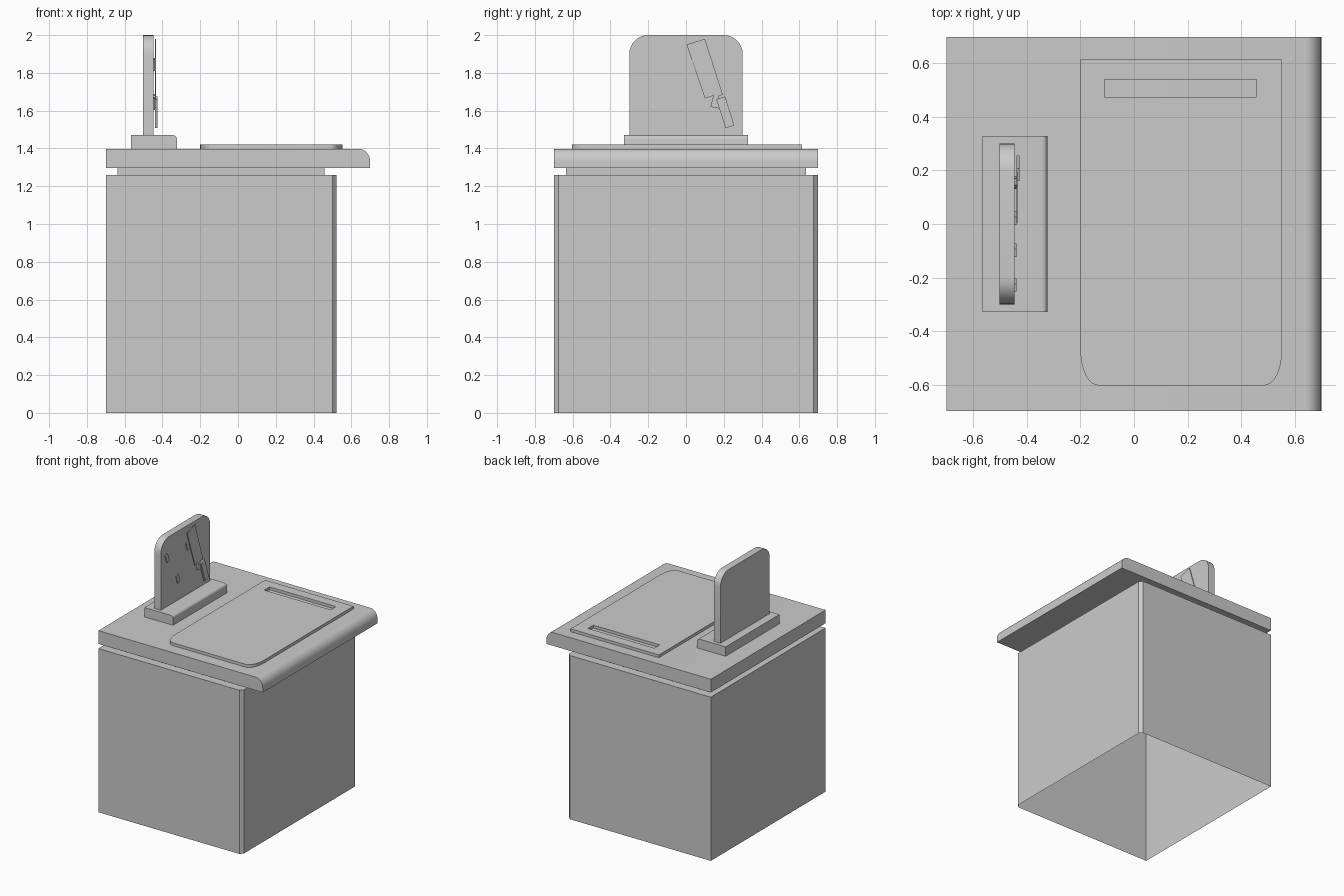
import bpy, bmesh, math
from mathutils import Vector

if "Cube" in bpy.data.objects:
    bpy.data.objects.remove(bpy.data.objects["Cube"])

# axis -> maps profile coordinates (u, v) and extrusion depth w to x, y, z
PLANES = {
    'x': lambda u, v, w: (w, u, v),
    'y': lambda u, v, w: (u, w, v),
    'z': lambda u, v, w: (u, v, w),
}


def prism(name, profile, axis, lo, hi, open_bottom=False):
    """Extrude a flat profile along an axis from lo to hi."""
    place = PLANES[axis]
    bm = bmesh.new()
    face = bm.faces.new([bm.verts.new(place(u, v, lo)) for u, v in profile])
    new = bmesh.ops.extrude_face_region(bm, geom=[face])['geom']
    shift = Vector(place(0, 0, hi - lo))
    bmesh.ops.translate(bm, vec=shift, verts=[g for g in new if isinstance(g, bmesh.types.BMVert)])
    bmesh.ops.recalc_face_normals(bm, faces=bm.faces)
    if open_bottom:
        low = [f for f in bm.faces if all(abs(v.co.z - lo) < 1e-5 for v in f.verts)]
        bmesh.ops.delete(bm, geom=low, context='FACES_ONLY')
    mesh = bpy.data.meshes.new(name)
    bm.to_mesh(mesh)
    bm.free()
    obj = bpy.data.objects.new(name, mesh)
    bpy.context.collection.objects.link(obj)
    return obj


def rounded_rect(u0, u1, v0, v1, radii, steps=8):
    """Corners run counter-clockwise from (u0, v0); radii are (ru, rv) or None."""
    corners = [(u0, v0, 1, 1, 180), (u1, v0, -1, 1, 270),
               (u1, v1, -1, -1, 0), (u0, v1, 1, -1, 90)]
    pts = []
    for (u, v, su, sv, start), r in zip(corners, radii):
        if r is None:
            pts.append((u, v))
            continue
        for i in range(steps + 1):
            a = math.radians(start + 90 * i / steps)
            pts.append((u + su * r[0] + r[0] * math.cos(a),
                        v + sv * r[1] + r[1] * math.sin(a)))
    return pts


def smooth(obj):
    bpy.ops.object.select_all(action='DESELECT')
    obj.select_set(True)
    bpy.context.view_layer.objects.active = obj
    bpy.ops.object.shade_smooth_by_angle(angle=math.radians(30))


SQUARE = (None,) * 4

# Hollow cabinet body, open underneath, with chamfered vertical edges on the +x side
prism("cabinet_body", [(-0.70, -0.698), (0.50, -0.698), (0.522, -0.675),
                       (0.522, 0.675), (0.50, 0.698), (-0.70, 0.698)],
      'z', 0, 1.26, open_bottom=True)

# Recessed neck between body and top
prism("recessed_neck", rounded_rect(-0.637, 0.459, -0.635, 0.635, SQUARE), 'z', 1.26, 1.296)

# Countertop with a rounded upper edge on the +x side
smooth(prism("countertop", rounded_rect(-0.70, 0.70, 1.296, 1.398,
             (None, None, (0.06, 0.07), None)), 'y', -0.698, 0.698))

# Thin panel on the counter with a slot
panel = prism("counter_panel", rounded_rect(-0.20, 0.553, -0.603, 0.615,
              ((0.065, 0.13), (0.065, 0.13), None, None)), 'z', 1.398, 1.42)
cutter = prism("slot_cutter", rounded_rect(-0.11, 0.457, 0.475, 0.54, SQUARE), 'z', 1.39, 1.43)
cutter.hide_render = True
cutter.hide_set(True)
cut = panel.modifiers.new("slot", 'BOOLEAN')
cut.operation = 'DIFFERENCE'
cut.object = cutter
smooth(panel)

# Stand base with a softened upper edge
smooth(prism("stand_base", rounded_rect(-0.567, -0.324, 1.398, 1.47,
             (None, None, (0.02, 0.02), None), 5), 'y', -0.328, 0.328))

# Upright board with rounded top corners
smooth(prism("upright_board", rounded_rect(-0.30, 0.30, 1.47, 2.0,
             (None, None, (0.10, 0.10), (0.10, 0.10))), 'x', -0.503, -0.447))

# Thin tilted bar held just off the board, with its stepped lower end and grip
prism("relief_bar", [(0.003, 1.95), (0.10, 1.98), (0.195, 1.685), (0.15, 1.67),
                     (0.145, 1.68), (0.10, 1.665)], 'x', -0.440, -0.435)
prism("relief_collar", [(0.145, 1.68), (0.13, 1.62), (0.18, 1.61), (0.17, 1.688)],
      'x', -0.447, -0.437)
prism("relief_grip", [(0.16, 1.66), (0.207, 1.675), (0.256, 1.523), (0.21, 1.507)],
      'x', -0.440, -0.427)

# Small tilted pegs beside the bar
for i, (y, z) in enumerate([(-0.228, 1.845), (-0.098, 1.638), (0.022, 1.845)], 1):
    offsets = [(-0.025, 0.027), (0.004, 0.035), (0.025, -0.027), (-0.004, -0.035)]
    prism(f"relief_peg_{i}", [(y + a, z + b) for a, b in offsets], 'x', -0.447, -0.44)
